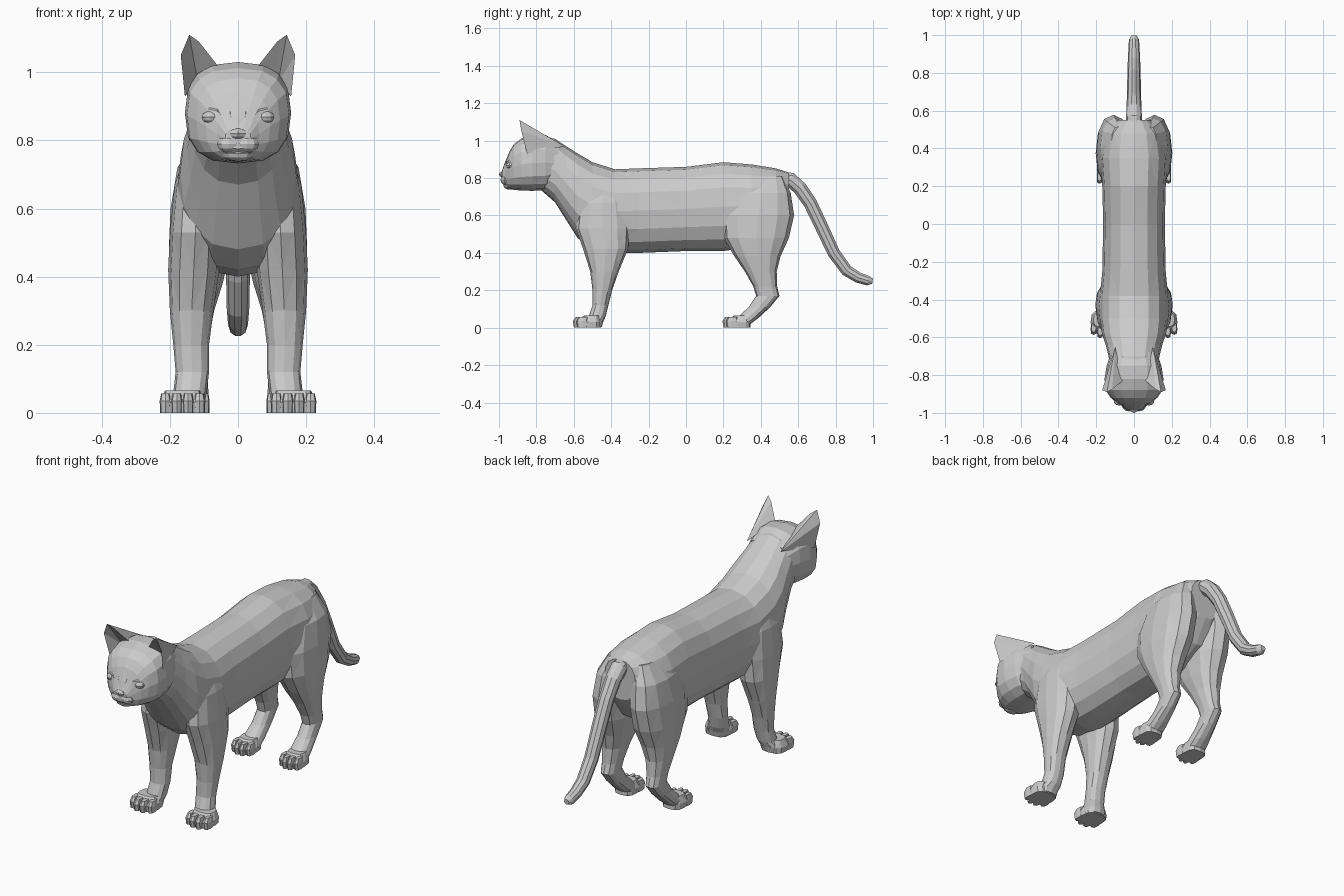
import bpy, bmesh, math
from mathutils import Vector

if "Cube" in bpy.data.objects:
    bpy.data.objects.remove(bpy.data.objects["Cube"])


def finish(bm, name, mirror=False):
    bmesh.ops.recalc_face_normals(bm, faces=bm.faces)
    mesh = bpy.data.meshes.new(name)
    bm.to_mesh(mesh)
    bm.free()
    ob = bpy.data.objects.new(name, mesh)
    bpy.context.collection.objects.link(ob)
    if mirror:
        ob.modifiers.new("mirror", "MIRROR")
    return ob


def loft(name, rings, n=14, power=2.3, mirror=False):
    """Skin faceted super-ellipse rings given as (centre, half axis u, half axis v)."""
    bm = bmesh.new()
    loops = []
    for c, u, v in rings:
        loop = []
        for i in range(n):
            a = 2 * math.pi * i / n
            cs, sn = math.cos(a), math.sin(a)
            p = Vector(c) + Vector(u) * math.copysign(abs(cs) ** (2 / power), cs) \
                + Vector(v) * math.copysign(abs(sn) ** (2 / power), sn)
            loop.append(bm.verts.new(p))
        loops.append(loop)
    for a, b in zip(loops, loops[1:]):
        for i in range(n):
            j = (i + 1) % n
            bm.faces.new((a[i], a[j], b[j], b[i]))
    bm.faces.new(loops[0])
    bm.faces.new(loops[-1])
    bmesh.ops.recalc_face_normals(bm, faces=bm.faces)
    bmesh.ops.triangulate(bm, faces=bm.faces)
    return finish(bm, name, mirror)


def along_y(rows):
    # rows: y, bottom z, top z, half width
    return [((0, y, (b + t) / 2), (w, 0, 0), (0, 0, (t - b) / 2)) for y, b, t, w in rows]


def along_z(rows):
    # rows: z, front y, back y, inner x, outer x
    return [(((p + q) / 2, (a + b) / 2, z), ((q - p) / 2, 0, 0), (0, (b - a) / 2, 0))
            for z, a, b, p, q in rows]


def blob(name, loc, size, mirror=False, seg=10):
    bm = bmesh.new()
    bmesh.ops.create_uvsphere(bm, u_segments=seg, v_segments=6, radius=1)
    for v in bm.verts:
        v.co = Vector([l + c * s for l, c, s in zip(loc, v.co, size)])
    return finish(bm, name, mirror)


# torso with neck, chest and rump
loft("torso", along_y([
    (-.78, .74, 1.02, .12), (-.70, .67, 1.01, .135), (-.64, .575, .97, .15),
    (-.58, .48, .932, .17), (-.50, .42, .885, .18), (-.38, .40, .847, .18),
    (-.25, .40, .852, .168), (0, .41, .86, .163), (.2, .41, .885, .168),
    (.35, .43, .873, .178), (.48, .50, .852, .155), (.55, .62, .83, .09)]), n=16)

# head, widest at the cheeks
loft("head", along_y([
    (-.985, .775, .835, .038), (-.965, .755, .885, .062), (-.945, .743, .94, .095),
    (-.92, .737, .982, .123), (-.88, .733, 1.012, .15), (-.82, .732, 1.03, .156),
    (-.75, .735, 1.03, .145), (-.68, .77, .99, .12)]), n=16, power=2.6)

# cupped ears
T, E, I = (.143, -.89, 1.11), (.168, -.88, 1.05), (.115, -.875, 1.09)
A, B, C, D = (.06, -.83, 1.02), (.156, -.85, .93), (.10, -.65, .97), (.118, -.79, .97)
bm = bmesh.new()
v = [bm.verts.new(p) for p in (T, E, I, A, B, C, D)]
for f in ((3, 2, 5), (2, 0, 5), (0, 1, 5), (1, 4, 5), (2, 3, 6), (0, 2, 6), (1, 0, 6), (4, 1, 6), (3, 5, 4, 6)):
    bm.faces.new([v[i] for i in f])
finish(bm, "ear", True)

# face details
blob("eye", (.08, -.937, .868), (.028, .024, .019), True)
blob("muzzle", (.027, -.962, .79), (.036, .03, .027), True)
blob("chin", (0, -.945, .762), (.05, .032, .024))
blob("nose", (0, -.978, .82), (.027, .022, .016), seg=6)
loft("nose_bridge", [((0, -.975, .825), (.02, 0, 0), (0, .015, .005)),
                     ((0, -.958, .88), (.03, 0, 0), (0, .014, .005)),
                     ((0, -.935, .94), (.035, 0, 0), (0, .012, .006))], n=8)
bm = bmesh.new()
lid = [(.04, -.962, .862), (.06, -.962, .886), (.085, -.95, .892), (.112, -.925, .882)]
low = [bm.verts.new(p) for p in lid]
top = [bm.verts.new((x, y + .022, z + .018)) for x, y, z in lid]
for i in range(3):
    bm.faces.new((low[i], low[i + 1], top[i + 1], top[i]))
finish(bm, "brow", True)

# legs
loft("front_leg", along_z([
    (.77, -.52, -.36, .07, .15), (.67, -.575, -.32, .06, .186), (.53, -.59, -.30, .05, .2),
    (.42, -.55, -.31, .055, .205), (.3, -.512, -.36, .072, .2), (.2, -.5, -.395, .085, .19),
    (.12, -.5, -.415, .085, .183), (.06, -.52, -.43, .092, .19),
    (.03, -.55, -.443, .098, .21), (.005, -.56, -.45, .1, .215)]), n=12, mirror=True)
loft("hind_leg", along_z([
    (.81, .34, .52, .03, .12), (.72, .25, .56, .02, .178), (.6, .19, .578, .02, .198),
    (.48, .2, .55, .022, .203), (.38, .26, .505, .045, .195), (.3, .315, .485, .07, .185),
    (.22, .36, .487, .085, .175), (.17, .375, .5, .09, .172), (.11, .335, .45, .09, .175),
    (.05, .27, .385, .086, .185), (.02, .24, .345, .085, .19), (.005, .24, .335, .088, .188)]),
    n=12, mirror=True)

# paws: a pad with four blocky toes
for name, x, y, w in (("front", .163, -.605, .067), ("hind", .14, .195, .057)):
    loft(name + "_paw", along_z([
        (0, y + .025, y + .15, x - w + .004, x + w - .004),
        (.03, y + .02, y + .15, x - w, x + w),
        (.065, y + .06, y + .14, x - w + .015, x + w - .015)]), n=12, power=3, mirror=True)
    for i in range(4):
        tx = x + (i - 1.5) * w * .5
        back = .0 if i in (1, 2) else .018
        loft(f"{name}_toe_{i + 1}", along_z([
            (0, y + back + .006, y + .08, tx - w * .23, tx + w * .23),
            (.035, y + back, y + .08, tx - w * .25, tx + w * .25),
            (.057, y + back + .014, y + .08, tx - w * .18, tx + w * .18)]),
            n=8, power=3, mirror=True)

# tail swept along a curved path
path = [(.48, .80), (.56, .79), (.61, .745), (.665, .665), (.725, .54), (.79, .40),
        (.86, .305), (.92, .268), (.975, .251), (.998, .249)]
radii = [.04, .042, .04, .038, .037, .035, .033, .03, .027, .014]
rings = []
for i, (y, z) in enumerate(path):
    p, q = path[max(i - 1, 0)], path[min(i + 1, len(path) - 1)]
    d = Vector((0, q[0] - p[0], q[1] - p[1])).normalized()
    side = Vector((radii[i], 0, 0))
    rings.append(((0, y, z), side, side.cross(d)))
loft("tail", rings, n=10, power=2)
